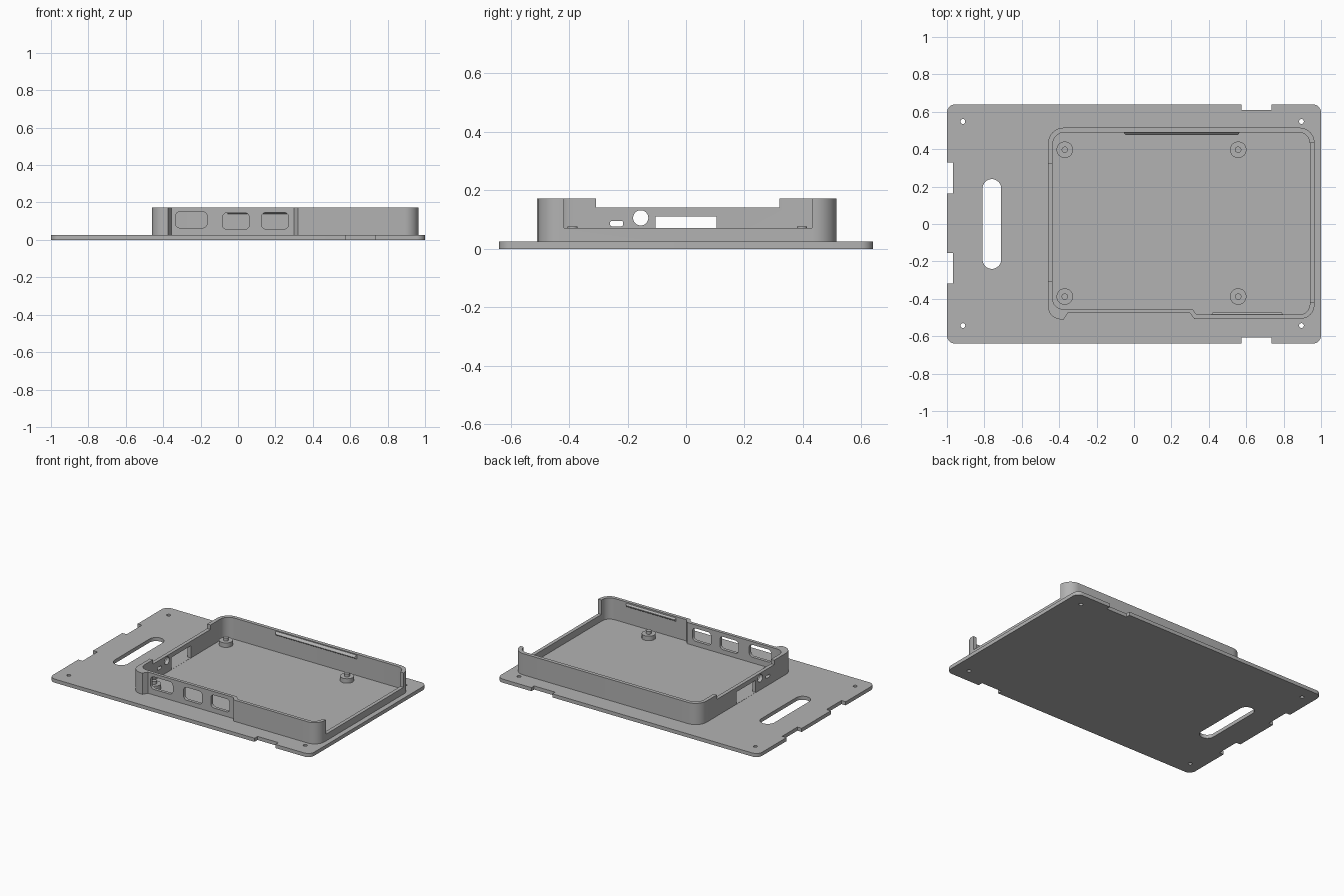
import bpy, bmesh, math
from mathutils import Vector

cube = bpy.data.objects.get("Cube")
if cube:
    bpy.data.objects.remove(cube, do_unlink=True)

grey = bpy.data.materials.new("light_grey")
grey.use_nodes = True
colour = (0.45, 0.45, 0.45, 1)
grey.diffuse_color = colour
grey.node_tree.nodes["Principled BSDF"].inputs["Base Color"].default_value = colour


def fillet(corners, steps=8):
    """Outline from (x, y, radius) corners, rounding each one."""
    out = []
    n = len(corners)
    for i, (x, y, r) in enumerate(corners):
        p = Vector((x, y))
        if r == 0:
            out.append(p)
            continue
        a = (Vector(corners[i - 1][:2]) - p).normalized()
        b = (Vector(corners[(i + 1) % n][:2]) - p).normalized()
        half = a.angle(b) / 2
        centre = p + (a + b).normalized() * (r / math.sin(half))
        start = p + a * (r / math.tan(half)) - centre
        end = p + b * (r / math.tan(half)) - centre
        turn = start.angle_signed(end)
        s = math.atan2(start.y, start.x)
        for k in range(steps + 1):
            t = s - turn * k / steps
            out.append(centre + Vector((math.cos(t), math.sin(t))) * r)
    return out


def rect(x0, x1, y0, y1, r=0):
    return fillet([(x0, y0, r), (x1, y0, r), (x1, y1, r), (x0, y1, r)])


def circle(x, y, r, n=32):
    return [Vector((x + r * math.cos(k * math.tau / n),
                    y + r * math.sin(k * math.tau / n))) for k in range(n)]


def prism(name, points, lo, hi, axis="z"):
    """Extrude an outline between lo and hi along an axis."""
    place = {"x": lambda p: (lo, p.x, p.y),
             "y": lambda p: (p.x, lo, p.y),
             "z": lambda p: (p.x, p.y, lo)}[axis]
    bm = bmesh.new()
    face = bm.faces.new([bm.verts.new(place(p)) for p in points])
    new = bmesh.ops.extrude_face_region(bm, geom=[face])["geom"]
    shift = Vector([hi - lo if axis == a else 0 for a in "xyz"])
    bmesh.ops.translate(bm, vec=shift,
                        verts=[v for v in new if isinstance(v, bmesh.types.BMVert)])
    bmesh.ops.recalc_face_normals(bm, faces=bm.faces)
    mesh = bpy.data.meshes.new(name)
    bm.to_mesh(mesh)
    bm.free()
    mesh.materials.append(grey)
    obj = bpy.data.objects.new(name, mesh)
    bpy.context.collection.objects.link(obj)
    return obj


def cut(obj, cutters):
    """Subtract the cutters, bake the result and drop them."""
    for c in cutters:
        c.hide_render = True
        mod = obj.modifiers.new("cut", "BOOLEAN")
        mod.operation = "DIFFERENCE"
        mod.solver = "EXACT"
        mod.object = c
    bpy.context.view_layer.update()
    graph = bpy.context.evaluated_depsgraph_get()
    mesh = bpy.data.meshes.new_from_object(obj.evaluated_get(graph))
    obj.modifiers.clear()
    obj.data = mesh
    for c in cutters:
        bpy.data.objects.remove(c, do_unlink=True)


# Base plate with hand slot, screw holes and edge notches
base = prism("base_plate", rect(-1, 1, -0.64, 0.64, 0.045), 0, 0.025)
plate_cuts = [rect(-0.81, -0.71, -0.24, 0.24, 0.0499),
              rect(0.575, 0.735, 0.61, 0.7), rect(0.575, 0.735, -0.7, -0.607),
              rect(-1.1, -0.967, 0.163, 0.33), rect(-1.1, -0.967, -0.318, -0.155)]
plate_cuts += [circle(x, y, 0.013, 16) for x in (-0.915, 0.895) for y in (-0.543, 0.548)]
cut(base, [prism("cutter", p, -0.1, 0.1) for p in plate_cuts])

# Tray wall with the recessed port section at the front
outer = fillet([(-0.46, -0.51, 0.07), (-0.375, -0.51, 0), (-0.355, -0.477, 0),
                (0.3, -0.477, 0), (0.322, -0.507, 0), (0.965, -0.507, 0.075),
                (0.965, 0.515, 0.08), (-0.46, 0.515, 0.085)])
inner = fillet([(-0.435, -0.455, 0.055), (0.312, -0.455, 0), (0.335, -0.484, 0),
                (0.94, -0.484, 0.055), (0.94, 0.49, 0.06), (-0.435, 0.49, 0.065)])
wall = prism("tray_wall", outer, 0.015, 0.172)
openings = [prism("cutter", inner, 0, 0.3)]
# Open side and lowered opposite side
openings.append(prism("cutter", rect(-0.418, 0.432, 0.072, 0.3), 0.8, 1.1, "x"))
openings.append(prism("cutter", rect(-0.308, 0.32, 0.141, 0.3), -0.6, -0.38, "x"))
# Side ports: card slot, round jack and small socket
for outline in (rect(-0.105, 0.105, 0.026, 0.11),
                circle(-0.155, 0.106, 0.026),
                rect(-0.26, -0.215, 0.077, 0.096, 0.007)):
    openings.append(prism("cutter", outline, -0.6, -0.38, "x"))
# Front ports
for x0, x1, z0, z1 in ((-0.335, -0.165, 0.064, 0.15),
                       (-0.083, 0.06, 0.056, 0.145),
                       (0.126, 0.27, 0.058, 0.147)):
    openings.append(prism("cutter", rect(x0, x1, z0, z1, 0.025), -0.6, -0.4, "y"))
cut(wall, openings)

# Snap ridges inside the front and back walls
back_ridge = prism("back_snap_ridge", [Vector(p) for p in (
    (0.495, 0.17), (0.475, 0.152), (0.475, 0.148), (0.495, 0.135))], -0.06, 0.57, "x")
for v in back_ridge.data.vertices:
    if v.co.y < 0.48:
        v.co.x += 0.015 if v.co.x < 0.2 else -0.015
front_ridge = prism("front_snap_ridge", [Vector(p) for p in (
    (-0.49, 0.168), (-0.474, 0.153), (-0.474, 0.147), (-0.49, 0.135))], 0.41, 0.8, "x")
for v in front_ridge.data.vertices:
    if v.co.y > -0.48:
        v.co.x += 0.01 if v.co.x < 0.6 else -0.01

# Board standoffs with locating pins
for x in (-0.37, 0.557):
    for y in (-0.388, 0.397):
        prism("standoff", circle(x, y, 0.044), 0.02, 0.056)
        prism("standoff_pin", circle(x, y, 0.017, 24), 0.05, 0.076)

# Smooth the round parts, keep edges sharp
bpy.ops.object.select_all(action="DESELECT")
for obj in bpy.context.collection.objects:
    if obj.type == "MESH" and grey.name in obj.data.materials:
        obj.select_set(True)
        bpy.context.view_layer.objects.active = obj
bpy.ops.object.shade_smooth_by_angle(angle=math.radians(25))
